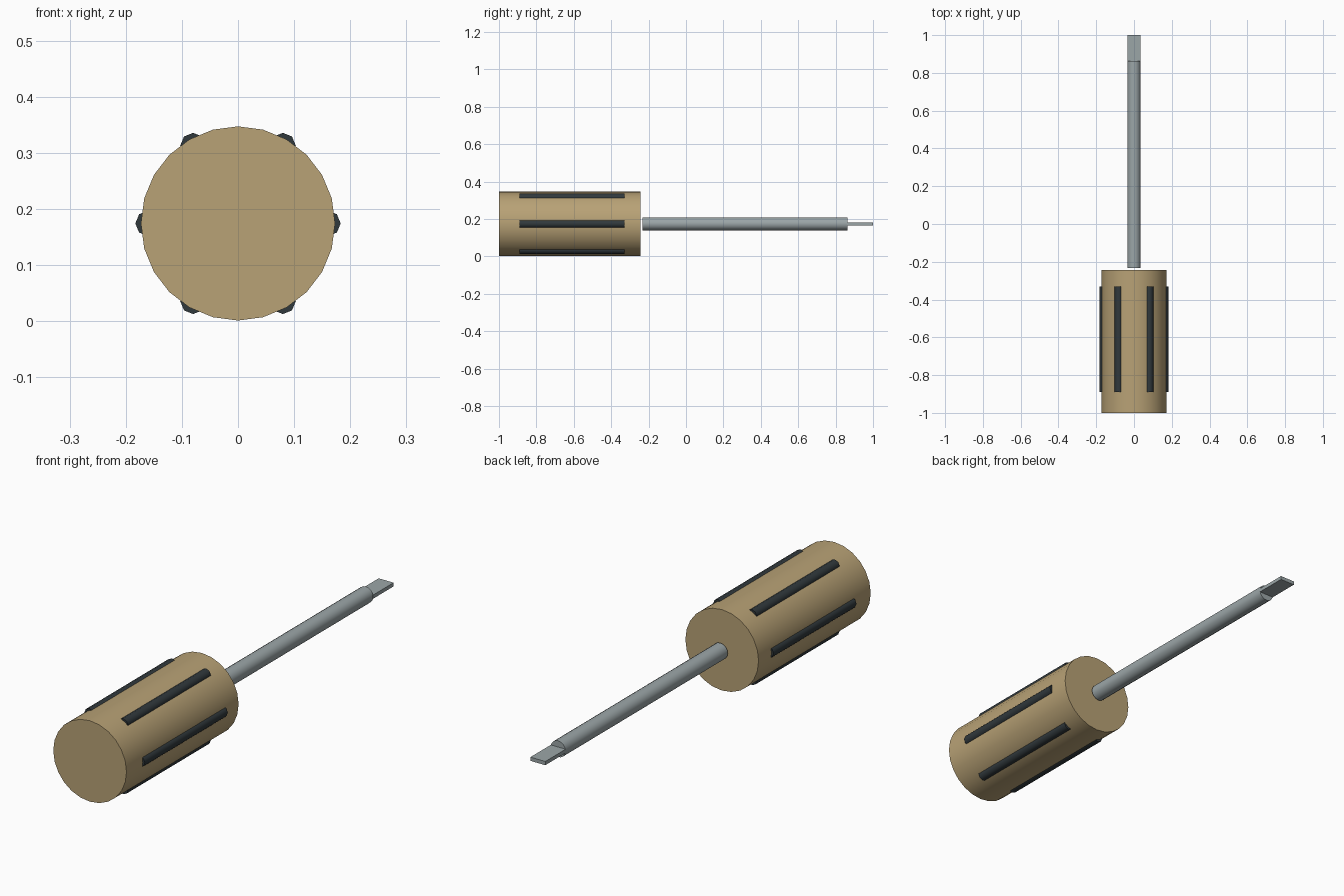
import bpy, math

if "Cube" in bpy.data.objects:
    bpy.data.objects.remove(bpy.data.objects["Cube"])

ZC = 0.174  # height of the tool's axis


def material(name, rgb):
    m = bpy.data.materials.new(name)
    m.diffuse_color = (*rgb, 1)
    m.use_nodes = True
    m.node_tree.nodes["Principled BSDF"].inputs["Base Color"].default_value = m.diffuse_color
    return m


wood = material("wood", (0.48, 0.36, 0.18))
rubber = material("dark_rubber", (0.03, 0.04, 0.045))
steel = material("steel", (0.33, 0.38, 0.39))


def rod(name, sides, radius, y0, y1, mat, x=0, z=ZC):
    """Cylinder lying along y, with a vertex straight up."""
    bpy.ops.mesh.primitive_cylinder_add(
        vertices=sides, radius=radius, depth=y1 - y0,
        location=(x, (y0 + y1) / 2, z), rotation=(math.pi / 2, 0, 0))
    ob = bpy.context.object
    ob.name = name
    ob.data.materials.append(mat)
    bpy.ops.object.shade_smooth_by_angle(angle=math.radians(50))
    return ob


# Handle
rod("handle", 24, 0.173, -1.0, -0.243, wood)

# Grip ribs sunk into the handle
for i in range(6):
    a = i * math.pi / 3
    rod(f"grip_rib_{i + 1}", 8, 0.023, -0.89, -0.33, rubber,
        0.16 * math.cos(a), ZC + 0.16 * math.sin(a))

# Shaft
rod("shaft", 16, 0.035, -0.232, 0.863, steel)

# Flat blade tip
bpy.ops.mesh.primitive_cube_add(size=1, location=(0, 0.93, ZC))
blade = bpy.context.object
blade.name = "blade_tip"
blade.scale = (0.07, 0.14, 0.016)
bpy.ops.object.transform_apply(location=False, rotation=False, scale=True)
blade.data.materials.append(steel)
